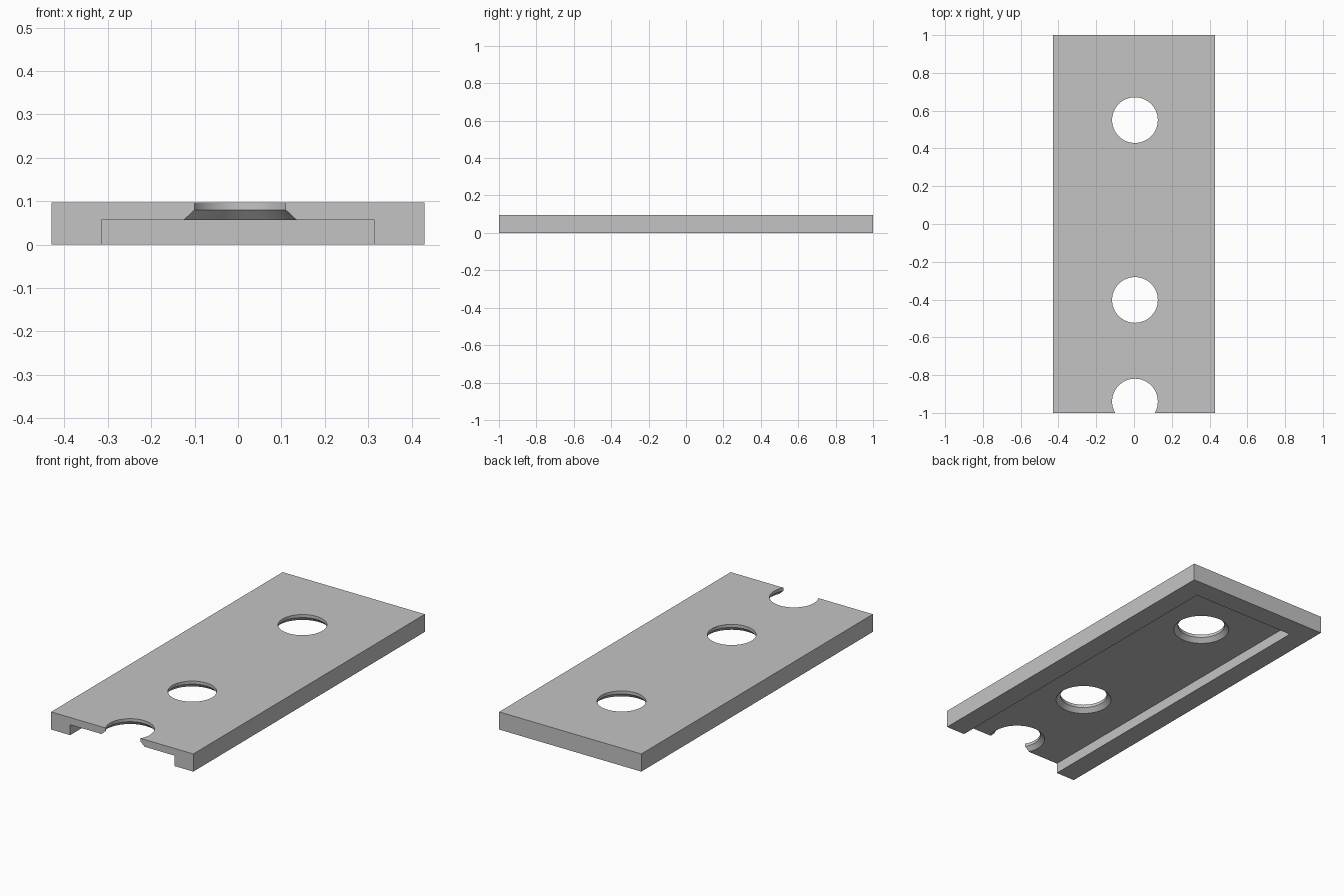
import bpy
import bmesh
import math
from mathutils import Matrix, Vector

default_cube = bpy.data.objects.get("Cube")
if default_cube:
    bpy.data.objects.remove(default_cube, do_unlink=True)

# Main sizes
HALF_WIDTH, HALF_LENGTH, HEIGHT = 0.43, 1.0, 0.0965
WALL, POCKET_TOP = 0.115, 0.057
HOLE_X, HOLE_YS = 0.005, (0.55, -0.402, -0.94)
HOLE_RADIUS, SINK_TOP, SINK_RADIUS = 0.121, 0.08, 0.143
SIDES = 64


def make_object(name, bm):
    bmesh.ops.recalc_face_normals(bm, faces=bm.faces[:])
    mesh = bpy.data.meshes.new(name)
    bm.to_mesh(mesh)
    bm.free()
    obj = bpy.data.objects.new(name, mesh)
    bpy.context.collection.objects.link(obj)
    return obj


def box(name, low, high):
    low, high = Vector(low), Vector(high)
    bm = bmesh.new()
    bmesh.ops.create_cube(
        bm, size=1,
        matrix=Matrix.Translation((low + high) / 2) @ Matrix.Diagonal((*(high - low), 1)))
    return make_object(name, bm)


def lathe_holes(name, profile):
    """Closed solid of revolution repeated at every hole position."""
    bm = bmesh.new()
    for y in HOLE_YS:
        rings = []
        for radius, z in profile:
            angles = [math.tau * i / SIDES for i in range(SIDES)]
            rings.append([bm.verts.new((HOLE_X + radius * math.cos(a),
                                        y + radius * math.sin(a), z)) for a in angles])
        for lower, upper in zip(rings, rings[1:]):
            for i in range(SIDES):
                j = (i + 1) % SIDES
                bm.faces.new((lower[i], lower[j], upper[j], upper[i]))
        bm.faces.new(rings[0][::-1])
        bm.faces.new(rings[-1])
    return make_object(name, bm)


def cut(target, cutter):
    cutter.hide_render = True
    mod = target.modifiers.new("cut", 'BOOLEAN')
    mod.operation, mod.solver, mod.object = 'DIFFERENCE', 'EXACT', cutter
    bpy.context.view_layer.objects.active = target
    bpy.ops.object.modifier_apply(modifier=mod.name)
    bpy.data.objects.remove(cutter, do_unlink=True)


# Cover plate
plate = box("cover_plate", (-HALF_WIDTH, -HALF_LENGTH, 0), (HALF_WIDTH, HALF_LENGTH, HEIGHT))

# Underside pocket, open at the front and walled on the other three sides
inner = HALF_WIDTH - WALL
cut(plate, box("pocket_cutter", (-inner, -HALF_LENGTH - 0.1, -0.1),
               (inner, HALF_LENGTH - WALL, POCKET_TOP)))

# Holes with a flared underside; the front one breaks through the edge
slope = (SINK_RADIUS - HOLE_RADIUS) / (SINK_TOP - POCKET_TOP)
below = POCKET_TOP - 0.02
cut(plate, lathe_holes("hole_cutter", [
    (HOLE_RADIUS + slope * (SINK_TOP - below), below),
    (HOLE_RADIUS, SINK_TOP),
    (HOLE_RADIUS, HEIGHT + 0.05)]))

# Single grey finish
grey = bpy.data.materials.new("light_grey")
grey.use_nodes = True
colour = (0.55, 0.55, 0.55, 1)
grey.diffuse_color = colour
grey.node_tree.nodes["Principled BSDF"].inputs["Base Color"].default_value = colour
plate.data.materials.clear()
plate.data.materials.append(grey)
for poly in plate.data.polygons:
    poly.material_index = 0

bpy.ops.object.select_all(action='DESELECT')
plate.select_set(True)
bpy.context.view_layer.objects.active = plate
bpy.ops.object.shade_smooth_by_angle(angle=math.radians(30))
